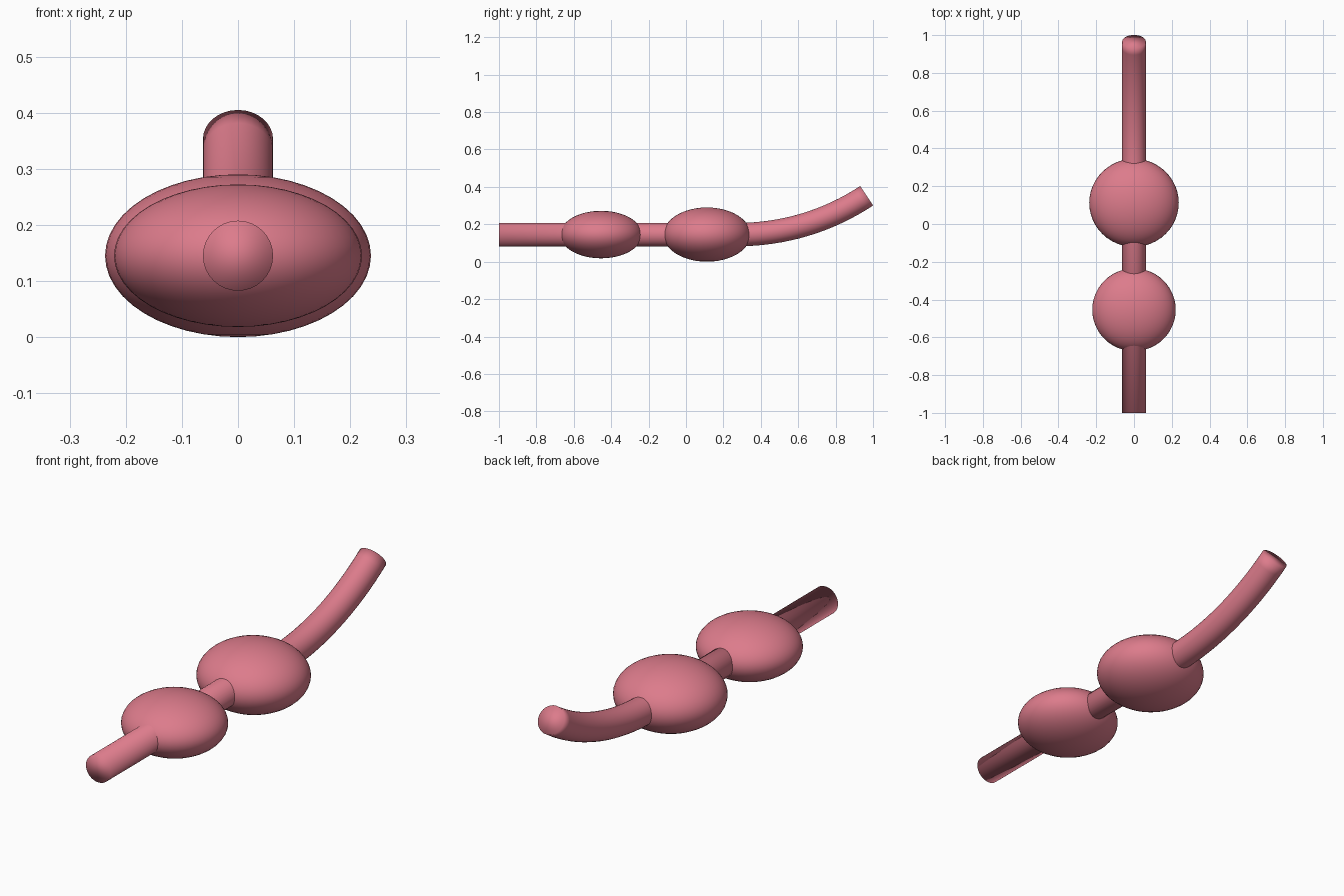
import bpy, bmesh, math
from mathutils import Vector

if "Cube" in bpy.data.objects:
    bpy.data.objects.remove(bpy.data.objects["Cube"])

mat = bpy.data.materials.new("pink")
mat.diffuse_color = (0.72, 0.2, 0.26, 1)
mat.use_nodes = True
mat.node_tree.nodes["Principled BSDF"].inputs["Base Color"].default_value = mat.diffuse_color
AXIS_Z = 0.145


def finish(bm, name):
    bmesh.ops.recalc_face_normals(bm, faces=bm.faces[:])
    for f in bm.faces:
        f.smooth = True
    mesh = bpy.data.meshes.new(name)
    bm.to_mesh(mesh)
    bm.free()
    mesh.materials.append(mat)
    ob = bpy.data.objects.new(name, mesh)
    bpy.context.collection.objects.link(ob)
    return ob


def bead(name, y, size):
    bm = bmesh.new()
    bmesh.ops.create_uvsphere(bm, u_segments=48, v_segments=24, radius=1)
    ob = finish(bm, name)
    ob.location = (0, y, AXIS_Z)
    ob.scale = size


def tube(name, stations, radius, sides=32):
    bm = bmesh.new()
    rings = []
    for y, z, a in stations:
        up = Vector((0, -math.sin(a), math.cos(a)))
        ring = []
        for i in range(sides):
            t = 2 * math.pi * i / sides
            ring.append(bm.verts.new(Vector((0, y, z)) + radius * (
                Vector((math.cos(t), 0, 0)) + up * math.sin(t))))
        rings.append(ring)
    for r0, r1 in zip(rings, rings[1:]):
        for i in range(sides):
            j = (i + 1) % sides
            bm.faces.new((r0[i], r0[j], r1[j], r1[i]))
    bm.faces.new(rings[0])
    bm.faces.new(rings[-1])
    finish(bm, name)


# Straight rod that sweeps upward at the back
bend, bend_r, start, steps = math.radians(33.5), 1.25, 0.276, 16
path = [(-1, AXIS_Z, 0)]
for k in range(steps + 1):
    a = bend * k / steps
    path.append((start + bend_r * math.sin(a),
                 AXIS_Z + bend_r * (1 - math.cos(a)), a))
tube("rod", path, 0.0625)

# Two flattened beads on the rod
bead("large_bead", 0.112, (0.237, 0.233, 0.145))
bead("small_bead", -0.454, (0.221, 0.219, 0.127))
